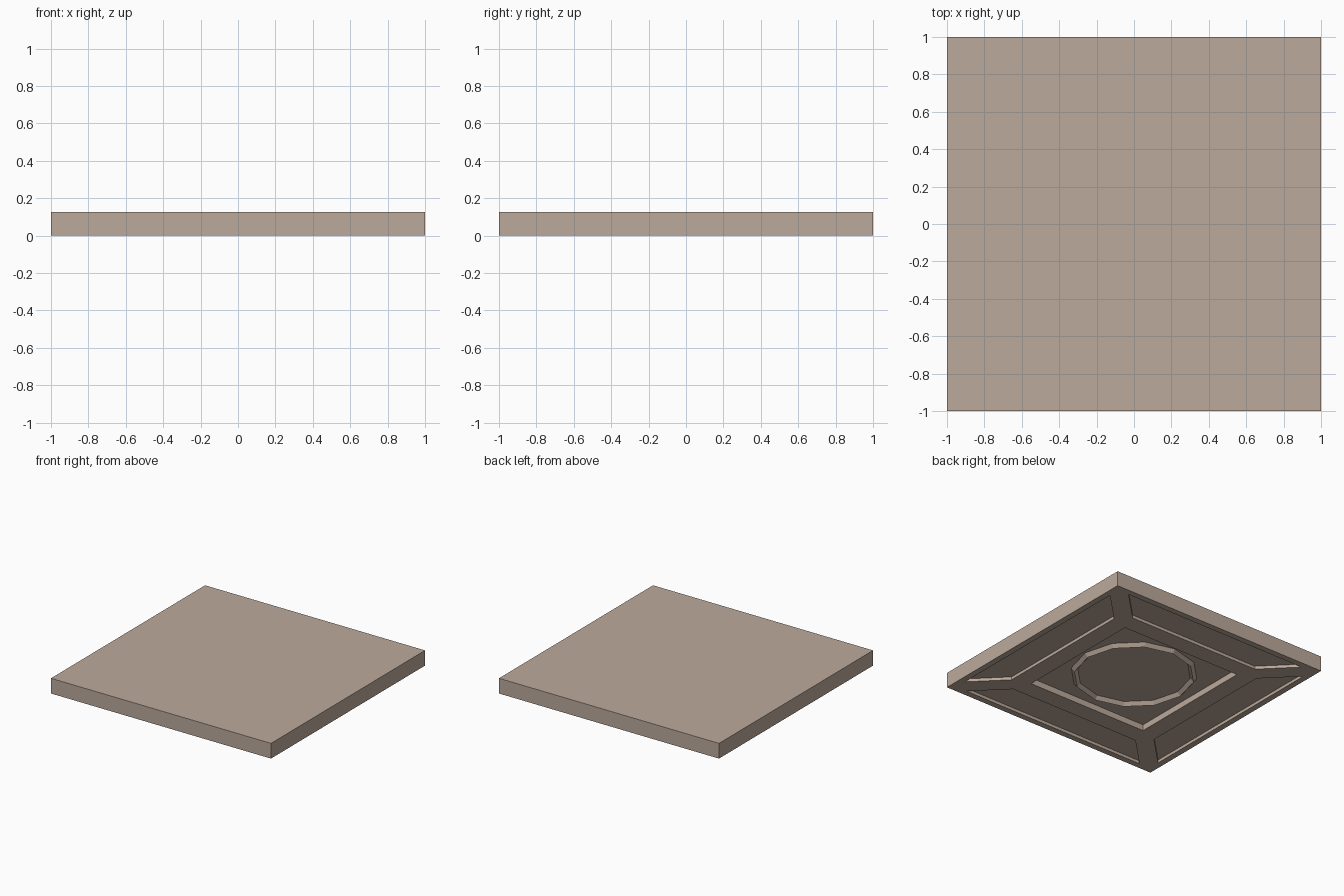
import bpy, bmesh, math

if "Cube" in bpy.data.objects:
    bpy.data.objects.remove(bpy.data.objects["Cube"])

SLAB_H = 0.125
PANEL_D = 0.025    # depth of the four side panels
CENTRE_D = 0.05    # depth of the central square

mat = bpy.data.materials.new("tan_stone")
mat.diffuse_color = (0.50, 0.40, 0.33, 1)
mat.use_nodes = True
mat.node_tree.nodes["Principled BSDF"].inputs["Base Color"].default_value = mat.diffuse_color


def make_object(name, bm):
    bmesh.ops.recalc_face_normals(bm, faces=bm.faces)
    mesh = bpy.data.meshes.new(name)
    bm.to_mesh(mesh)
    bm.free()
    ob = bpy.data.objects.new(name, mesh)
    bpy.context.collection.objects.link(ob)
    mesh.materials.append(mat)
    return ob


def add_prism(bm, outline, z0, z1):
    low = [bm.verts.new((x, y, z0)) for x, y in outline]
    top = [bm.verts.new((x, y, z1)) for x, y in outline]
    bm.faces.new(low[::-1])
    bm.faces.new(top)
    n = len(outline)
    for i in range(n):
        j = (i + 1) % n
        bm.faces.new((low[i], low[j], top[j], top[i]))


def square(h):
    return [(-h, -h), (h, -h), (h, h), (-h, h)]


# Slab
bm = bmesh.new()
add_prism(bm, square(1), 0, SLAB_H)
slab = make_object("tile_slab", bm)

# Recesses in the underside: central square and four mitred panels
bm = bmesh.new()
add_prism(bm, square(0.55), -0.1, CENTRE_D)
panel = [(-0.60, 0.70), (0.60, 0.70), (0.85, 0.95), (-0.85, 0.95)]
for k in range(4):
    c, s = round(math.cos(k * math.pi / 2)), round(math.sin(k * math.pi / 2))
    add_prism(bm, [(c * x - s * y, s * x + c * y) for x, y in panel], -0.1, PANEL_D)
cutter = make_object("recess_cutter", bm)
cutter.hide_render = True

mod = slab.modifiers.new("recesses", 'BOOLEAN')
mod.operation = 'DIFFERENCE'
mod.solver = 'EXACT'
mod.object = cutter
bpy.context.view_layer.objects.active = slab
slab.select_set(True)
bpy.ops.object.modifier_apply(modifier=mod.name)
bpy.data.objects.remove(cutter)

# Twelve-sided ridge ring on the floor of the central recess
SIDES = 12
profile = [(0.48, CENTRE_D), (0.455, 0.02), (0.43, CENTRE_D)]
bm = bmesh.new()
rings = []
for i in range(SIDES):
    a = 2 * math.pi * i / SIDES
    rings.append([bm.verts.new((r * math.cos(a), r * math.sin(a), z)) for r, z in profile])
for i in range(SIDES):
    a, b = rings[i], rings[(i + 1) % SIDES]
    for j in range(3):
        k = (j + 1) % 3
        bm.faces.new((a[j], b[j], b[k], a[k]))
make_object("centre_ring", bm)
